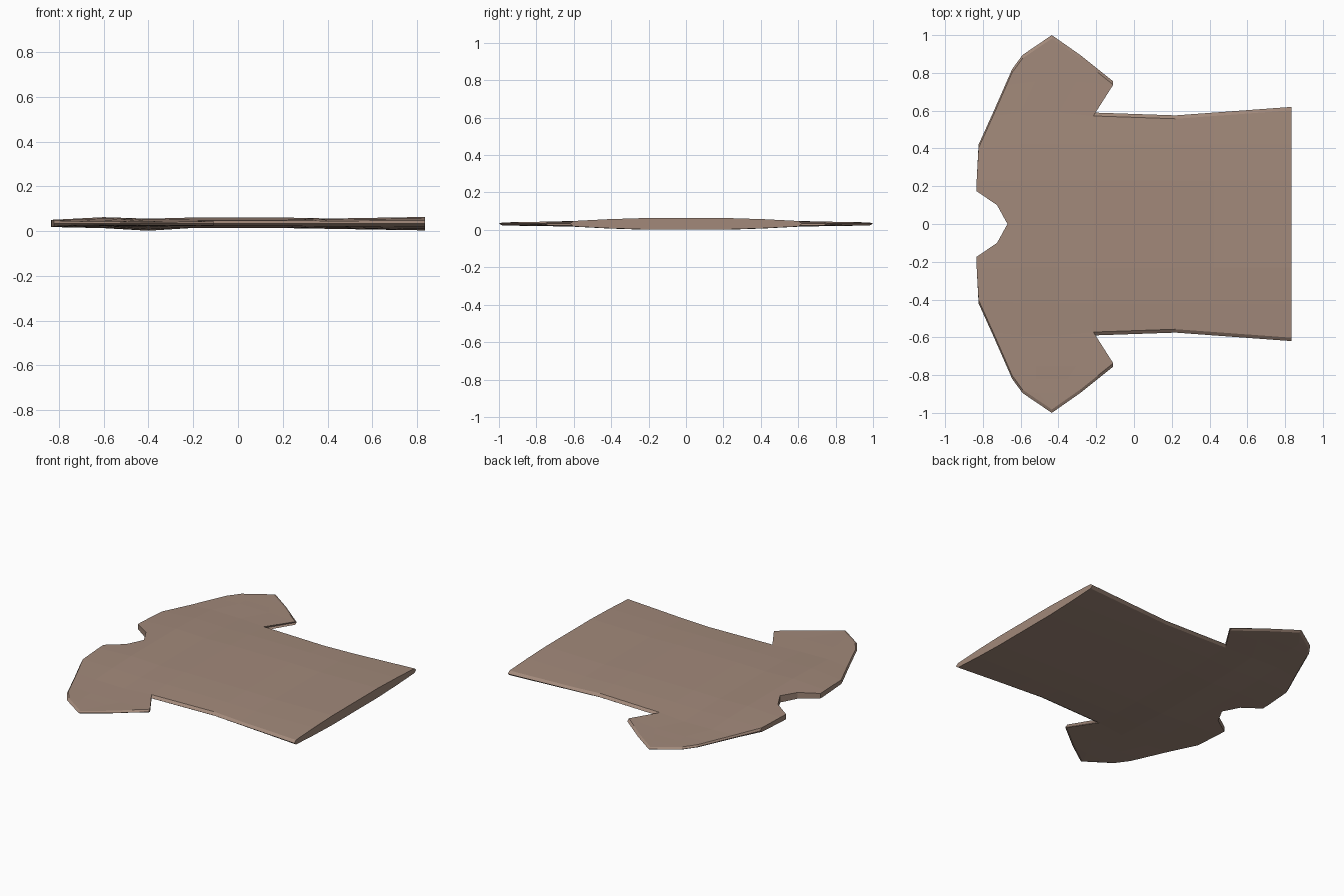
import bpy, bmesh

if "Cube" in bpy.data.objects:
    bpy.data.objects.remove(bpy.data.objects["Cube"])

MID = 0.033          # height of the side seam
RIM = 0.018          # width of the bevelled rim at the seam


def interp(table, v):
    """Piecewise linear lookup."""
    if v <= table[0][0]:
        return table[0][1]
    for (a, p), (b, q) in zip(table, table[1:]):
        if v <= b:
            return p + (q - p) * (v - a) / (b - a)
    return table[-1][1]


# Outline: neck, shoulder and sleeve tip; (y, x)
shoulder = [(0, -0.67), (0.10, -0.725), (0.175, -0.835), (0.23, -0.833), (0.42, -0.823),
            (0.59, -0.746), (0.82, -0.645), (0.895, -0.59), (1.0, -0.435)]
# Sleeve lower edge; (y, x)
cuff = [(0.59, -0.215), (0.755, -0.11), (0.895, -0.285), (1.0, -0.435)]
# Side seam; (x, y)
side = [(-0.215, 0.59), (0.22, 0.575), (0.835, 0.62)]
# Front and back panel heights along the length, and flattening outwards
front = [(-0.835, 0.05), (-0.6, 0.062), (-0.36, 0.054), (-0.215, 0.06),
         (0.22, 0.06), (0.42, 0.056), (0.835, 0.063)]
back = [(-0.835, 0.018), (-0.6, 0.013), (-0.5, 0.0), (-0.36, 0.002),
        (-0.215, 0.013), (0.22, 0.013), (0.835, 0.003)]
flatten = [(0.23, 1), (0.42, 0.8), (0.6, 0.5), (1.0, 0.28)]

# Columns of panel points: body, then sleeve
rows = [-0.6, -0.4, -0.215, 0.22, 0.42, 0.835]
columns = []
for y in (0, 0.10, 0.175, 0.23, 0.42, 0.59):
    col = [(interp(shoulder, y), y)]
    for x in rows:
        col.append((x, interp(side, x) if y == 0.59 else y))
    columns.append(col)
for y in (0.755, 0.82, 0.895, 1.0):
    a, b = interp(shoulder, y), interp(cuff, y)
    columns.append([(a + (b - a) * f, y) for f in (0, 0.27, 0.65, 1)])

# Flat panel for half the shirt
flat = bmesh.new()
lookup = {}


def point(p):
    key = (round(p[0], 4), round(p[1], 4))
    if key not in lookup:
        lookup[key] = flat.verts.new((*key, 0))
    return lookup[key]


for c0, c1 in zip(columns, columns[1:]):
    for i in range(min(len(c0), len(c1)) - 1):
        quad = [point(p) for p in (c0[i], c0[i + 1], c1[i + 1], c1[i])]
        quad = list(dict.fromkeys(quad))
        if len(quad) > 2:
            flat.faces.new(quad)

# Front and back panels joined by a bevelled seam
bm = bmesh.new()
top, bottom, seam = {}, {}, {}
for v in flat.verts:
    x, y, _ = v.co
    f = interp(flatten, y)
    yi = y - RIM if v.is_boundary and y > 0.41 and (x < 0.83 or y > 0.5) else y
    top[v] = bm.verts.new((x, yi, MID + (interp(front, x) - MID) * f))
    bottom[v] = bm.verts.new((x, yi, MID + (interp(back, x) - MID) * f))
for f in flat.faces:
    bm.faces.new([top[v] for v in f.verts])
    bm.faces.new([bottom[v] for v in reversed(f.verts)])
for e in flat.edges:
    a, b = e.verts
    if not e.is_boundary or max(a.co.y, b.co.y) < 1e-4:
        continue
    for v in (a, b):
        if v not in seam:
            seam[v] = bm.verts.new((v.co.x, v.co.y, MID))
    bm.faces.new((top[a], top[b], seam[b], seam[a]))
    bm.faces.new((seam[a], seam[b], bottom[b], bottom[a]))

# Mirror the half across the centre line
geom = bm.verts[:] + bm.edges[:] + bm.faces[:]
dup = bmesh.ops.duplicate(bm, geom=geom)["geom"]
for v in dup:
    if isinstance(v, bmesh.types.BMVert):
        v.co.y = -v.co.y
bmesh.ops.remove_doubles(bm, verts=bm.verts[:], dist=0.0005)
bmesh.ops.recalc_face_normals(bm, faces=bm.faces[:])

mesh = bpy.data.meshes.new("shirt")
bm.to_mesh(mesh)
bm.free()
flat.free()
shirt = bpy.data.objects.new("shirt", mesh)
bpy.context.collection.objects.link(shirt)

cloth = bpy.data.materials.new("dusty brown cloth")
cloth.diffuse_color = (0.36, 0.25, 0.195, 1)
cloth.use_nodes = True
cloth.node_tree.nodes["Principled BSDF"].inputs["Base Color"].default_value = cloth.diffuse_color
mesh.materials.append(cloth)
